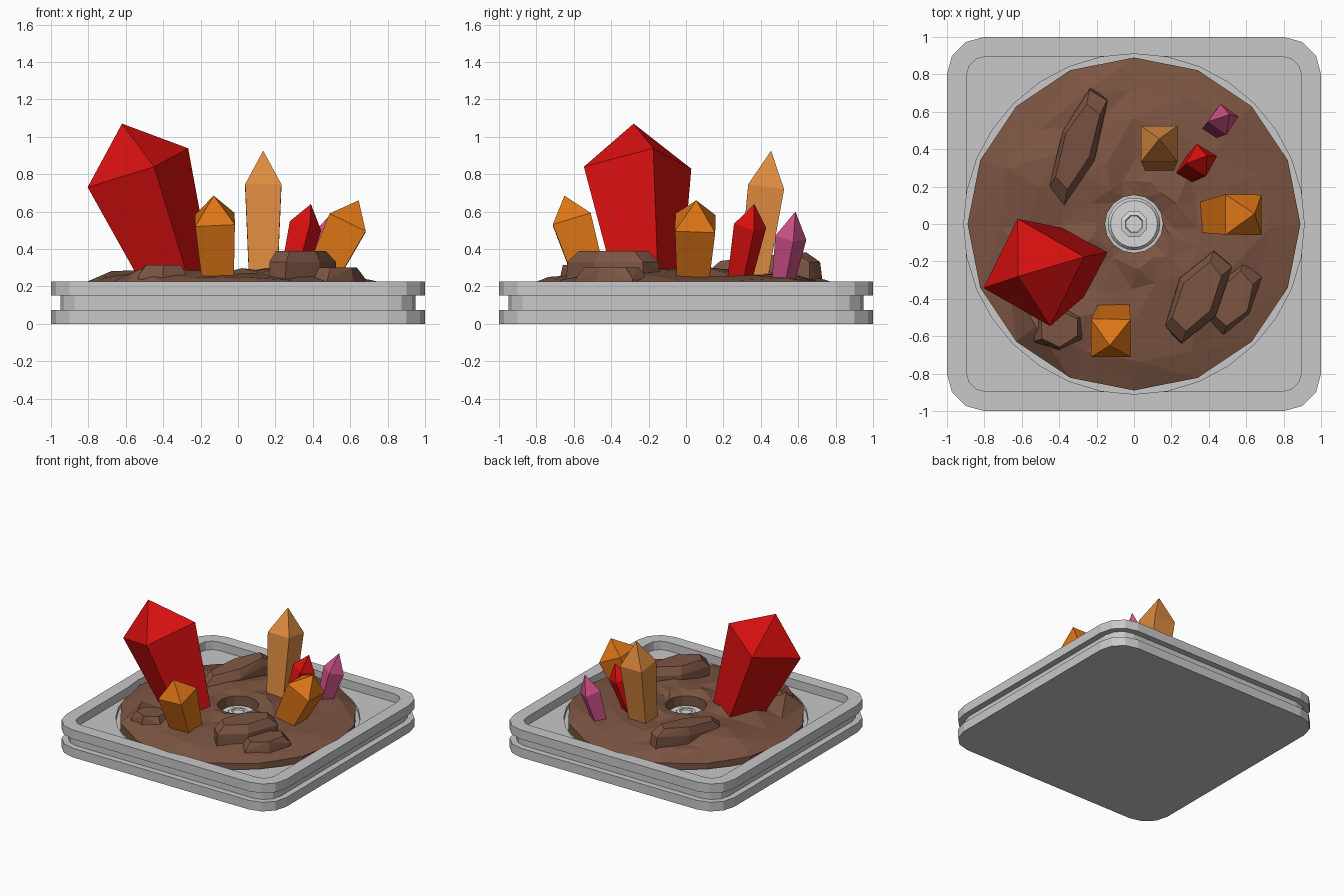
import bpy, bmesh, math, random
from mathutils import Vector, Matrix

random.seed(4)
if "Cube" in bpy.data.objects:
    bpy.data.objects.remove(bpy.data.objects["Cube"])


def material(name, r, g, b):
    m = bpy.data.materials.new(name)
    m.use_nodes = True
    m.diffuse_color = (r, g, b, 1)
    node = next(n for n in m.node_tree.nodes if n.type == 'BSDF_PRINCIPLED')
    node.inputs["Base Color"].default_value = (r, g, b, 1)
    return m


GREY = material("plate grey", 0.58, 0.58, 0.58)
PALE = material("pale metal", 0.68, 0.68, 0.68)
BROWN = material("earth brown", 0.2, 0.09, 0.055)
RED = material("crystal red", 0.7, 0.005, 0.005)
ORANGE = material("crystal orange", 0.73, 0.18, 0.008)
TAN = material("crystal tan", 0.73, 0.26, 0.05)
PINK = material("crystal pink", 0.61, 0.08, 0.24)


def finish(name, bm, mat):
    bmesh.ops.recalc_face_normals(bm, faces=bm.faces)
    mesh = bpy.data.meshes.new(name)
    bm.to_mesh(mesh)
    bm.free()
    mesh.materials.append(mat)
    obj = bpy.data.objects.new(name, mesh)
    bpy.context.collection.objects.link(obj)
    return obj


def loft(name, rings, mat, bottom=True, top=True, triangles=False):
    """Skin a stack of equal-length point rings."""
    bm = bmesh.new()
    rows = [[bm.verts.new(p) for p in ring] for ring in rings]
    for low, high in zip(rows, rows[1:]):
        for i in range(len(low)):
            j = (i + 1) % len(low)
            bm.faces.new((low[i], low[j], high[j], high[i]))
    if bottom:
        bm.faces.new(rows[0][::-1])
    if top:
        bm.faces.new(rows[-1])
    if triangles:
        bmesh.ops.triangulate(bm, faces=bm.faces)
    return finish(name, bm, mat)


def circle(radius, z, sides, turn=0.0):
    angles = [turn + math.tau * i / sides for i in range(sides)]
    return [Vector((radius * math.cos(a), radius * math.sin(a), z)) for a in angles]


def rounded_square(half, corner, z):
    points = []
    for quarter in range(4):
        mid = math.pi / 4 + quarter * math.pi / 2
        centre = Vector((math.copysign(half - corner, math.cos(mid)),
                         math.copysign(half - corner, math.sin(mid)), z))
        for step in range(4):
            a = quarter * math.pi / 2 + step * math.pi / 6
            points.append(centre + Vector((math.cos(a), math.sin(a), 0)) * corner)
    return points


def crystal(name, mat, base, tip, low_radius, high_radius, turn, shoulder=0.735):
    """Four-sided flared shaft with a pyramid point, leaning from base to tip."""
    base, tip = Vector(base), Vector(tip)
    axis = tip - base
    spin = Vector((0, 0, 1)).rotation_difference(axis)
    rings = []
    for radius, t in ((low_radius, 0), (high_radius, shoulder)):
        ring = circle(radius, axis.length * t, 4, math.radians(turn))
        rings.append([base + spin @ p for p in ring])
    bm = bmesh.new()
    low, high = [[bm.verts.new(p) for p in ring] for ring in rings]
    point = bm.verts.new(tip)
    for i in range(4):
        j = (i + 1) % 4
        bm.faces.new((low[i], low[j], high[j], high[i]))
        bm.faces.new((high[i], high[j], point))
    bm.faces.new(low[::-1])
    return finish(name, bm, mat)


def rock(name, centre, length, width, angle, height, slope=0.0):
    """Long faceted boulder made as the hull of three jittered outlines."""
    bm = bmesh.new()
    spin = Matrix.Rotation(math.radians(angle), 3, 'Z')
    for z, size in ((0.15, 1), (height - 0.06, 0.97), (height, 0.72)):
        for p in circle(0.5, 0, 6, math.radians(22)):
            x = p.x * size * length * random.uniform(0.98, 1.08)
            y = p.y * size * width * random.uniform(0.95, 1.15)
            lift = slope * x if z > 0.2 else 0
            bm.verts.new(Vector((*centre, z + lift)) + spin @ Vector((x, y, 0)))
    hull = bmesh.ops.convex_hull(bm, input=bm.verts)
    loose = [v for v in bm.verts if not v.link_faces]
    bmesh.ops.delete(bm, geom=loose, context='VERTS')
    return finish(name, bm, BROWN)


# Grooved square base with a tray and a round pit
levels = ((1, 0), (1, 0.075), (0.95, 0.075), (0.95, 0.15), (1, 0.15), (1, 0.225))
base = loft("base_plate", [rounded_square(h, h - 0.8, z) for h, z in levels], GREY)
tray = loft("tray_cutter", [rounded_square(0.895, 0.1, z) for z in (0.155, 0.4)], GREY)
pit = loft("pit_cutter", [circle(0.91, z, 32) for z in (0.12, 0.5)], GREY)
for cutter in (tray, pit):
    cut = base.modifiers.new(cutter.name, 'BOOLEAN')
    cut.operation = 'DIFFERENCE'
    cut.solver = 'EXACT'
    cut.object = cutter
    cutter.hide_render = True
    cutter.hide_viewport = True
bpy.context.view_layer.update()
shaped = bpy.data.meshes.new_from_object(
    base.evaluated_get(bpy.context.evaluated_depsgraph_get()))
base.modifiers.clear()
base.data = shaped
for cutter in (tray, pit):
    bpy.data.objects.remove(cutter)

# Rough earth ring with an opening in the middle
mounds = ((-0.42, -0.58, 0.06), (-0.62, 0.2, 0.05), (0.45, -0.3, 0.04), (0.1, 0.5, 0.02))
profile = ((0.89, 0.12), (0.89, 0.19), (0.74, 0.235), (0.55, 0.262), (0.37, 0.27),
           (0.22, 0.285), (0.155, 0.265), (0.155, 0.13))
earth = []
for level, (radius, z) in enumerate(profile):
    ring = circle(radius, z, 16)
    if 2 <= level <= 5:
        for p in ring:
            p.x += random.uniform(-0.03, 0.03)
            p.y += random.uniform(-0.03, 0.03)
            p.z += random.uniform(-0.02, 0.02)
            for mx, my, rise in mounds:
                p.z += rise * math.exp(-((p.x - mx) ** 2 + (p.y - my) ** 2) / 0.03)
    earth.append(ring)
loft("earth_ring", earth, BROWN, bottom=False, top=False, triangles=True)

# Boulders
rock("back_boulder", (-0.3, 0.42), 0.68, 0.22, 70, 0.36, 0.1)
rock("front_boulder", (0.34, -0.39), 0.56, 0.25, 60, 0.39)
rock("side_boulder", (0.53, -0.4), 0.42, 0.24, 62, 0.3)
rock("low_boulder", (-0.4, -0.56), 0.3, 0.24, 10, 0.315)

# Centre peg
loft("centre_peg", [circle(r, z, 24) for r, z in
                    ((0.14, 0.1), (0.14, 0.18), (0.125, 0.2))], PALE)
loft("peg_socket", [circle(r, z, 8, math.pi / 8) for r, z in
                    ((0.075, 0.19), (0.075, 0.21), (0.05, 0.215), (0.045, 0.203))], PALE)

# Crystals
crystal("large_red_crystal", RED, (-0.3, -0.2, 0.18), (-0.62, -0.28, 1.07), 0.18, 0.3, 17)
crystal("front_orange_crystal", ORANGE, (-0.105, -0.5, 0.2), (-0.13, -0.65, 0.685), 0.115, 0.15, 45)
crystal("side_orange_crystal", ORANGE, (0.42, 0.035, 0.2), (0.645, 0.055, 0.66), 0.115, 0.152, 45)
crystal("tall_tan_crystal", TAN, (0.135, 0.355, 0.2), (0.135, 0.455, 0.925), 0.105, 0.137, 45)
crystal("small_red_crystal", RED, (0.28, 0.28, 0.2), (0.39, 0.365, 0.64), 0.065, 0.09, 15)
crystal("pink_crystal", PINK, (0.42, 0.515, 0.2), (0.51, 0.585, 0.6), 0.06, 0.085, 10, 0.65)
